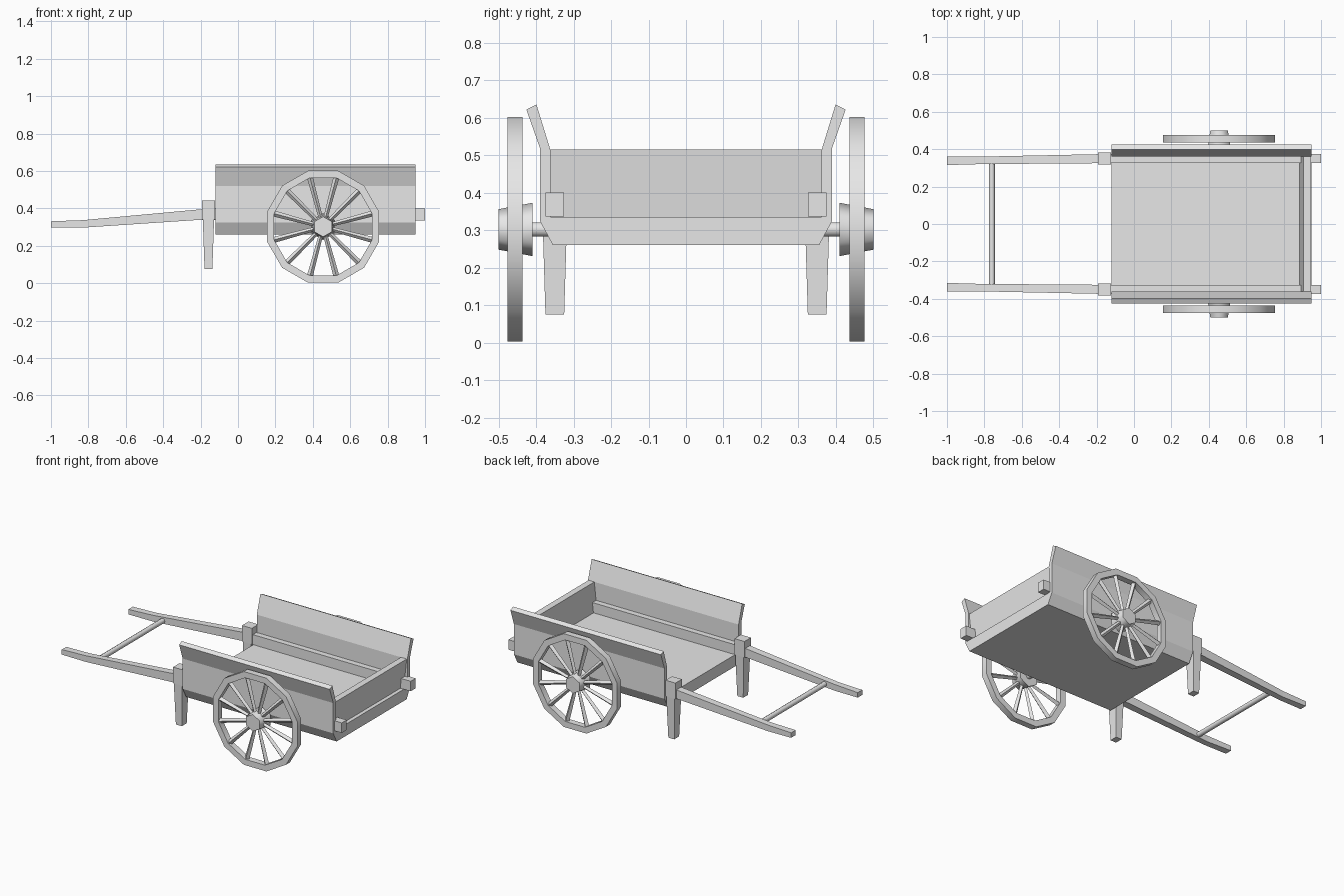
import bpy, bmesh
from math import pi, sin, cos, radians
from mathutils import Vector

cube = bpy.data.objects.get("Cube")
if cube:
    bpy.data.objects.remove(cube, do_unlink=True)

wood = bpy.data.materials.new("pale grey")
wood.use_nodes = True
grey = (0.8, 0.8, 0.8, 1)
wood.diffuse_color = grey
wood.node_tree.nodes["Principled BSDF"].inputs["Base Color"].default_value = grey


def finish(name, bm, smooth=None):
    bmesh.ops.recalc_face_normals(bm, faces=bm.faces)
    mesh = bpy.data.meshes.new(name)
    bm.to_mesh(mesh)
    bm.free()
    mesh.materials.append(wood)
    ob = bpy.data.objects.new(name, mesh)
    bpy.context.collection.objects.link(ob)
    if smooth:
        bpy.ops.object.select_all(action='DESELECT')
        ob.select_set(True)
        bpy.context.view_layer.objects.active = ob
        bpy.ops.object.shade_smooth_by_angle(angle=radians(smooth))
    return ob


def loft(bm, rings, closed=False):
    """Skin a row of equal rings, capping the ends or joining them up."""
    rows = [[bm.verts.new(p) for p in ring] for ring in rings]
    n = len(rows[0])
    pairs = list(zip(rows, rows[1:])) + ([(rows[-1], rows[0])] if closed else [])
    for a, b in pairs:
        for i in range(n):
            j = (i + 1) % n
            bm.faces.new((a[i], a[j], b[j], b[i]))
    if not closed:
        bm.faces.new(rows[0])
        bm.faces.new(rows[-1])


def ring_y(radius, y, sides, turn):
    """Polygon facing along y around the axle."""
    return [(AX + radius * cos(turn + 2 * pi * i / sides), y,
             AZ + radius * sin(turn + 2 * pi * i / sides)) for i in range(sides)]


def rod(bm, start, end, r1, r2, sides):
    axis = Vector(end) - Vector(start)
    u = Vector((0, 1, 0)) if abs(axis.y) < 0.01 else Vector((1, 0, 0))
    v = axis.normalized().cross(u)
    loft(bm, [[Vector(c) + r * (cos(a) * u + sin(a) * v)
               for a in [2 * pi * i / sides for i in range(sides)]]
              for c, r in ((start, r1), (end, r2))])


def rect(x, y, z, dx=0, dy=0, dz=0):
    """Rectangle across x (dx = 0) or across z (dz = 0)."""
    s = ((-1, -1), (1, -1), (1, 1), (-1, 1))
    if dx:
        return [(x + a * dx, y + b * dy, z) for a, b in s]
    return [(x, y + a * dy, z + b * dz) for a, b in s]


AX, AZ = 0.455, 0.302          # wheel centre
X0, X1 = -0.12, 0.95           # ends of the cart bed

# Floor slab
bm = bmesh.new()
floor = [(-0.355, 0.26), (0.355, 0.26), (0.368, 0.335), (-0.368, 0.335)]
loft(bm, [[(x, y, z) for y, z in floor] for x in (X0, X1)])
finish("floor", bm)

# Leaning tailgate
bm = bmesh.new()
gate = [(0.885, 0.33), (0.925, 0.33), (0.946, 0.515), (0.905, 0.515)]
loft(bm, [[(x, y, z) for x, z in gate] for y in (-0.365, 0.365)])
finish("tailgate", bm)

# Axle
bm = bmesh.new()
rod(bm, (AX, -0.43, AZ), (AX, 0.43, AZ), 0.02, 0.02, 10)
finish("axle", bm, 40)

# Crossbar between the handles
bm = bmesh.new()
rod(bm, (-0.76, -0.33, 0.32), (-0.76, 0.33, 0.32), 0.016, 0.016, 8)
finish("crossbar", bm, 50)

wall = [(0.355, 0.26), (0.39, 0.325), (0.39, 0.52), (0.426, 0.622),
        (0.399, 0.635), (0.362, 0.515), (0.362, 0.335), (0.345, 0.262)]
# Shaft stations: x, y, z, half width, half height
shaft = [(-1, 0.338, 0.315, 0.023, 0.016), (-0.83, 0.34, 0.317, 0.02, 0.02),
         (-0.2, 0.349, 0.367, 0.024, 0.028), (-0.1, 0.35, 0.368, 0.025, 0.032),
         (1, 0.35, 0.368, 0.025, 0.032)]

for side, s in (("left", 1), ("right", -1)):
    # Flared side wall
    bm = bmesh.new()
    loft(bm, [[(x, s * y, z) for y, z in wall] for x in (X0, X1)])
    finish(f"side_wall_{side}", bm)

    # Long shaft running from the handle to the tail
    bm = bmesh.new()
    loft(bm, [rect(x, s * y, z, dy=w, dz=h) for x, y, z, w, h in shaft])
    finish(f"shaft_{side}", bm)

    # Post with tapered leg
    bm = bmesh.new()
    loft(bm, [rect(-0.158, s * 0.35, z, dx=w, dy=d) for z, w, d in
              ((0.075, 0.021, 0.025), (0.34, 0.03, 0.033),
               (0.341, 0.035, 0.033), (0.443, 0.035, 0.033))])
    finish(f"leg_{side}", bm)

    # Twelve-sided rim with a corner over every spoke
    bm = bmesh.new()
    loft(bm, [ring_y(r, s * y, 12, pi / 12) for r, y in
              ((0.31, 0.436), (0.31, 0.476), (0.271, 0.476), (0.271, 0.436))],
         closed=True)
    finish(f"wheel_rim_{side}", bm, 35)

    # Spokes
    bm = bmesh.new()
    for i in range(12):
        a = pi / 12 + i * pi / 6
        p = [(AX + r * cos(a), s * 0.456, AZ + r * sin(a)) for r in (0.03, 0.28)]
        rod(bm, p[0], p[1], 0.011, 0.016, 4)
    finish(f"spokes_{side}", bm)

    # Tapered six-sided hub
    bm = bmesh.new()
    loft(bm, [ring_y(r, s * y, 6, pi / 6) for r, y in ((0.071, 0.41), (0.054, 0.5))])
    finish(f"hub_{side}", bm, 65)
